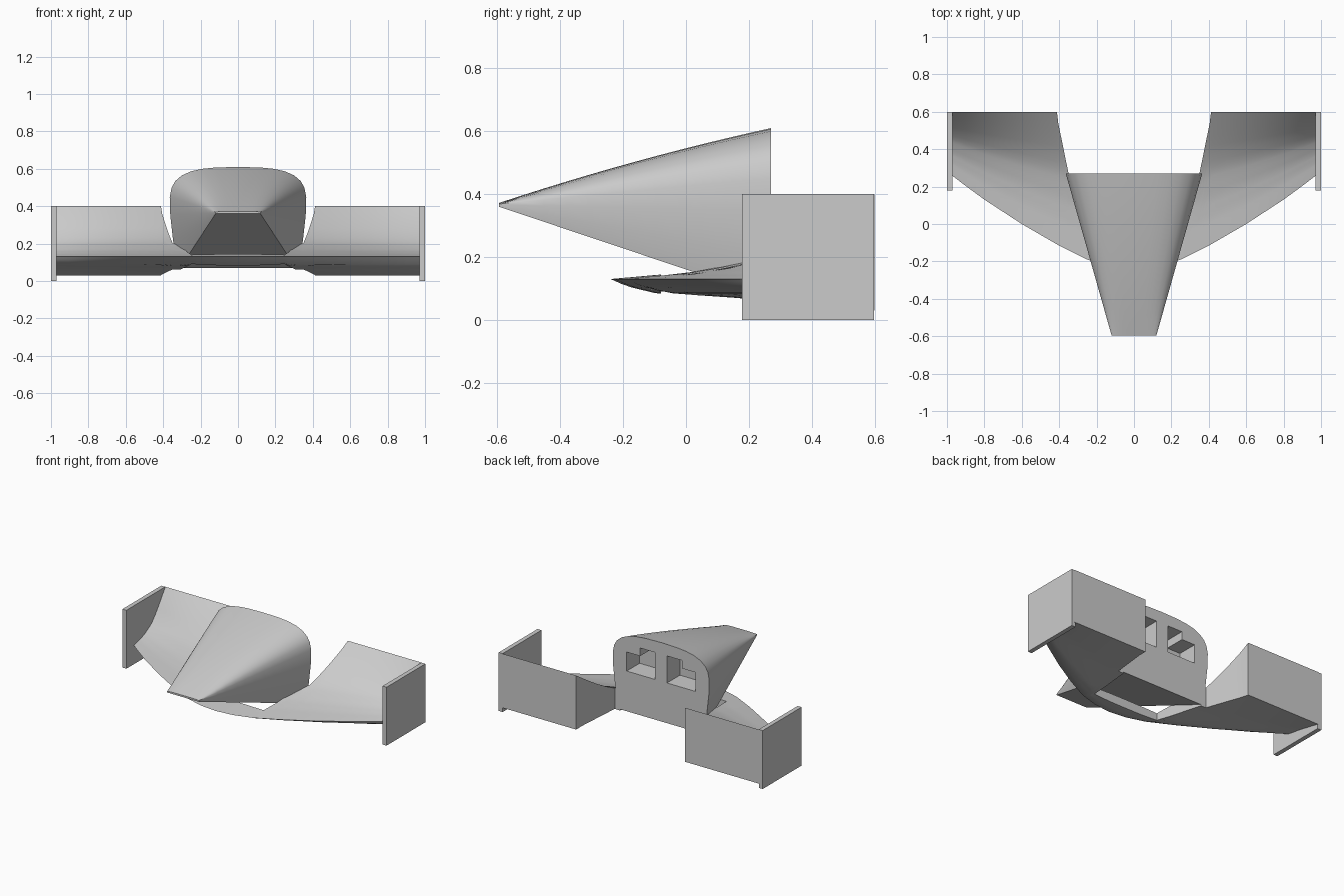
import bpy, bmesh

if "Cube" in bpy.data.objects:
    bpy.data.objects.remove(bpy.data.objects["Cube"], do_unlink=True)

grey = bpy.data.materials.new("plain grey")
grey.use_nodes = True
grey.diffuse_color = (0.6, 0.6, 0.6, 1)
grey.node_tree.nodes["Principled BSDF"].inputs["Base Color"].default_value = (0.6, 0.6, 0.6, 1)


def curve(points, u):
    """Piecewise linear lookup."""
    for (a, fa), (b, fb) in zip(points, points[1:]):
        if u <= b:
            return fa + (fb - fa) * (u - a) / (b - a)
    return points[-1][1]


def make_object(name, bm, smooth=None):
    bmesh.ops.recalc_face_normals(bm, faces=bm.faces)
    mesh = bpy.data.meshes.new(name)
    bm.to_mesh(mesh)
    bm.free()
    mesh.materials.append(grey)
    obj = bpy.data.objects.new(name, mesh)
    bpy.context.collection.objects.link(obj)
    bpy.ops.object.select_all(action='DESELECT')
    obj.select_set(True)
    bpy.context.view_layer.objects.active = obj
    if smooth:
        bpy.ops.object.shade_smooth_by_angle(angle=smooth)
    return obj


def loft(name, rings, smooth):
    """Skin closed rings and cap both ends."""
    bm = bmesh.new()
    loops = [[bm.verts.new(p) for p in ring] for ring in rings]
    n = len(loops[0])
    for a, b in zip(loops, loops[1:]):
        for i in range(n):
            j = (i + 1) % n
            bm.faces.new((a[i], a[j], b[j], b[i]))
    bm.faces.new(loops[0])
    bm.faces.new(loops[-1])
    return make_object(name, bm, smooth)


# Wing: one chord section swept across the span, cut short under the nose
lead = [(0, -.24), (.12, -.228), (.25, -.19), (.41, -.11), (.6, 0), (.83, .15), (.98, .265)]
trail = [(0, -.08), (.25, -.08), (.31, .27), (.35, .27), (.405, .54), (.412, .6), (1, .6)]
upper = [(0, .13), (.2, .145), (.35, .163), (.45, .182), (.56, .205),
         (.7, .258), (.85, .328), (1, .4)]
lower = [(0, .13), (.04, .115), (.08, .103), (.17, .085), (.3, .077), (.5, .066), (1, .03)]
STEPS = 20


def wing_ring(x):
    front, back = curve(lead, abs(x)), curve(trail, abs(x))
    reach = (back - front) / (.6 - front)
    ts = [reach * (i / STEPS) ** 1.3 for i in range(STEPS + 1)]
    chord = lambda t: front + t * (.6 - front)
    top = [(x, chord(t), curve(upper, t)) for t in ts]
    under = [(x, chord(t), curve(lower, t)) for t in reversed(ts[1:])]
    return top + under


half = [.12, .2, .25, .27, .29, .31, .35, .365, .38, .395, .405, .412,
        .5, .6, .7, .8, .9, .98]
stations = [-x for x in reversed(half)] + [0] + half
loft("front_wing", [wing_ring(x) for x in stations], .6)

# Nose: rounded rear section tapering to a flat tip
section = [(0, .61), (.12, .607), (.19, .6), (.25, .587), (.30, .565), (.335, .535),
           (.355, .5), (.365, .45), (.362, .35), (.345, .2), (.31, .07)]
outline = section + [(-x, z) for x, z in reversed(section[1:])]


def nose_ring(s):
    ring = []
    for x, z in outline:
        side = 1 if x > 0 else -1
        tip_x = side * .12 if z < .45 else x * .12 / .365
        tip_z = .36 + .012 * (z - .07) / .54
        rise = s + .2 * s * (1 - s) * max(0, (z - .36) / .25)
        ring.append((tip_x + (x - tip_x) * s, -.595 + .865 * s, tip_z + (z - tip_z) * rise))
    return ring


nose = loft("nose", [nose_ring(i / 12) for i in range(13)], .6)

# Stepped sockets in the rear face of the nose
socket = [(.045, .345), (.26, .345), (.26, .475), (.158, .475), (.158, .53), (.045, .53)]
for side in (-1, 1):
    cutter = loft("socket_cutter", [[(side * x, y, z) for x, z in socket] for y in (.13, .35)], None)
    cutter.hide_render = True
    cut = nose.modifiers.new("socket", 'BOOLEAN')
    cut.operation = 'DIFFERENCE'
    cut.solver = 'EXACT'
    cut.object = cutter
    bpy.context.view_layer.objects.active = nose
    bpy.ops.object.modifier_apply(modifier=cut.name)
    bpy.data.objects.remove(cutter, do_unlink=True)

# End plates
for side, name in ((1, "left_end_plate"), (-1, "right_end_plate")):
    bm = bmesh.new()
    bmesh.ops.create_cube(bm, size=1)
    bmesh.ops.scale(bm, vec=(.03, .42, .4), verts=bm.verts)
    bmesh.ops.translate(bm, vec=(side * .985, .388, .2), verts=bm.verts)
    make_object(name, bm)
